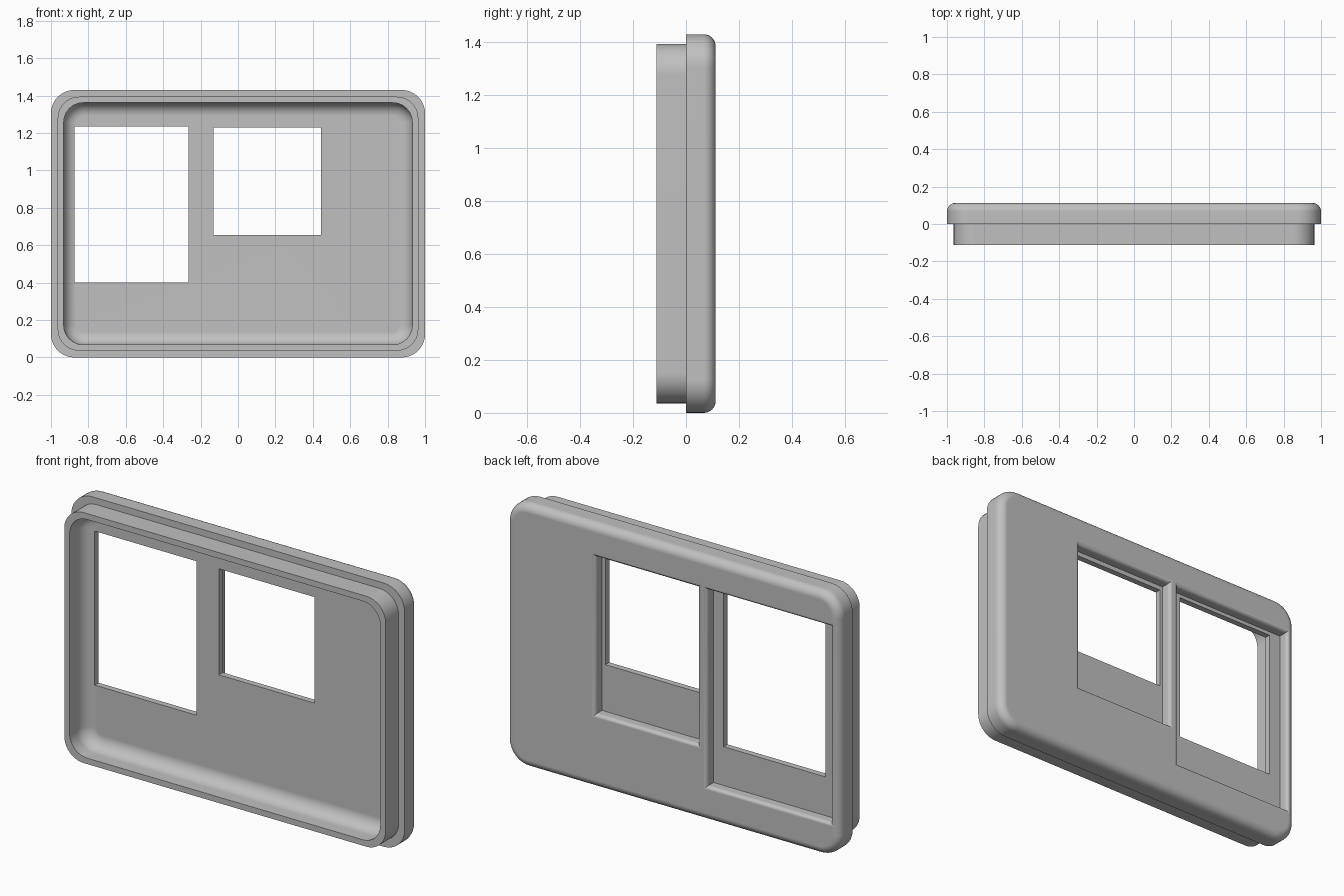
import bpy
import bmesh
from math import sin, cos, pi

if "Cube" in bpy.data.objects:
    bpy.data.objects.remove(bpy.data.objects["Cube"])

HALF_W, HALF_H = 1.0, 0.715
BACK, FRONT, CAVITY_FLOOR, RECESS_FLOOR = 0.112, -0.112, 0.022, 0.055

grey = bpy.data.materials.new("plain grey")
grey.use_nodes = True
grey.diffuse_color = (0.53, 0.53, 0.53, 1)
grey.node_tree.nodes["Principled BSDF"].inputs["Base Color"].default_value = grey.diffuse_color


def rounded_ring(inset, radius, y, steps=10):
    """Rounded rectangle around the panel centre, at depth y."""
    cx, cz = HALF_W - inset - radius, HALF_H - inset - radius
    ring = []
    for k, (sx, sz) in enumerate([(1, 1), (-1, 1), (-1, -1), (1, -1)]):
        for i in range(steps + 1):
            a = (k + i / steps) * pi / 2
            ring.append((sx * cx + radius * cos(a), y, HALF_H + sz * cz + radius * sin(a)))
    return ring


def rect_ring(x0, x1, z0, z1, y, grow=0.0):
    return [(x0 - grow, y, z0 - grow), (x1 + grow, y, z0 - grow),
            (x1 + grow, y, z1 + grow), (x0 - grow, y, z1 + grow)]


def loft(name, rings):
    """Skin a list of matching rings and cap both ends."""
    bm = bmesh.new()
    loops = [[bm.verts.new(p) for p in ring] for ring in rings]
    n = len(loops[0])
    for a, b in zip(loops, loops[1:]):
        for i in range(n):
            j = (i + 1) % n
            bm.faces.new((a[i], a[j], b[j], b[i]))
    bm.faces.new(loops[0])
    bm.faces.new(loops[-1])
    bmesh.ops.recalc_face_normals(bm, faces=bm.faces)
    mesh = bpy.data.meshes.new(name)
    bm.to_mesh(mesh)
    bm.free()
    obj = bpy.data.objects.new(name, mesh)
    bpy.context.collection.objects.link(obj)
    mesh.materials.append(grey)
    return obj


def quarter(steps=8):
    return [(i / steps) * pi / 2 for i in range(steps + 1)]


# Tray: cavity floor, filleted cavity wall, front lip, step, outer rim, rounded back
fillet, edge = 0.07, 0.045
rings = [rounded_ring(0.068 + fillet * (1 - sin(a)), 0.105 - fillet * (1 - sin(a)),
                      CAVITY_FLOOR - fillet * (1 - cos(a))) for a in quarter()]
rings += [rounded_ring(0.068, 0.105, FRONT), rounded_ring(0.036, 0.115, FRONT),
          rounded_ring(0.036, 0.115, 0), rounded_ring(0, 0.125, 0)]
rings += [rounded_ring(edge * (1 - cos(a)), 0.125 - edge * (1 - cos(a)),
                       BACK - edge * (1 - sin(a))) for a in quarter()]
panel = loft("bezel_panel", rings)


def cut(cutter):
    cutter.hide_render = True
    mod = panel.modifiers.new("cut", "BOOLEAN")
    mod.operation = "DIFFERENCE"
    mod.solver = "EXACT"
    mod.object = cutter
    bpy.context.view_layer.objects.active = panel
    bpy.ops.object.modifier_apply(modifier=mod.name)
    bpy.data.objects.remove(cutter)


# Back recesses with rounded rims, each holding a smaller window
flare = 0.02
recesses = [(-0.945, -0.204, 0.19, 1.255), (-0.148, 0.465, 0.402, 1.255)]
windows = [(-0.875, -0.265, 0.4, 1.235), (-0.13, 0.445, 0.655, 1.23)]
for recess, window in zip(recesses, windows):
    rings = [rect_ring(*recess, RECESS_FLOOR)]
    rings += [rect_ring(*recess, BACK - flare * (1 - sin(a)), flare * (1 - cos(a)))
              for a in quarter(6)]
    rings.append(rect_ring(*recess, BACK + 0.1, flare))
    cut(loft("recess_cutter", rings))
    cut(loft("window_cutter", [rect_ring(*window, -0.06), rect_ring(*window, 0.09)]))

# Smooth rounded edges, keep corners crisp and flats flat
bpy.ops.object.select_all(action="DESELECT")
panel.select_set(True)
bpy.context.view_layer.objects.active = panel
bpy.ops.object.shade_smooth_by_angle(angle=pi / 6)
weighted = panel.modifiers.new("even_shading", "WEIGHTED_NORMAL")
weighted.keep_sharp = True
